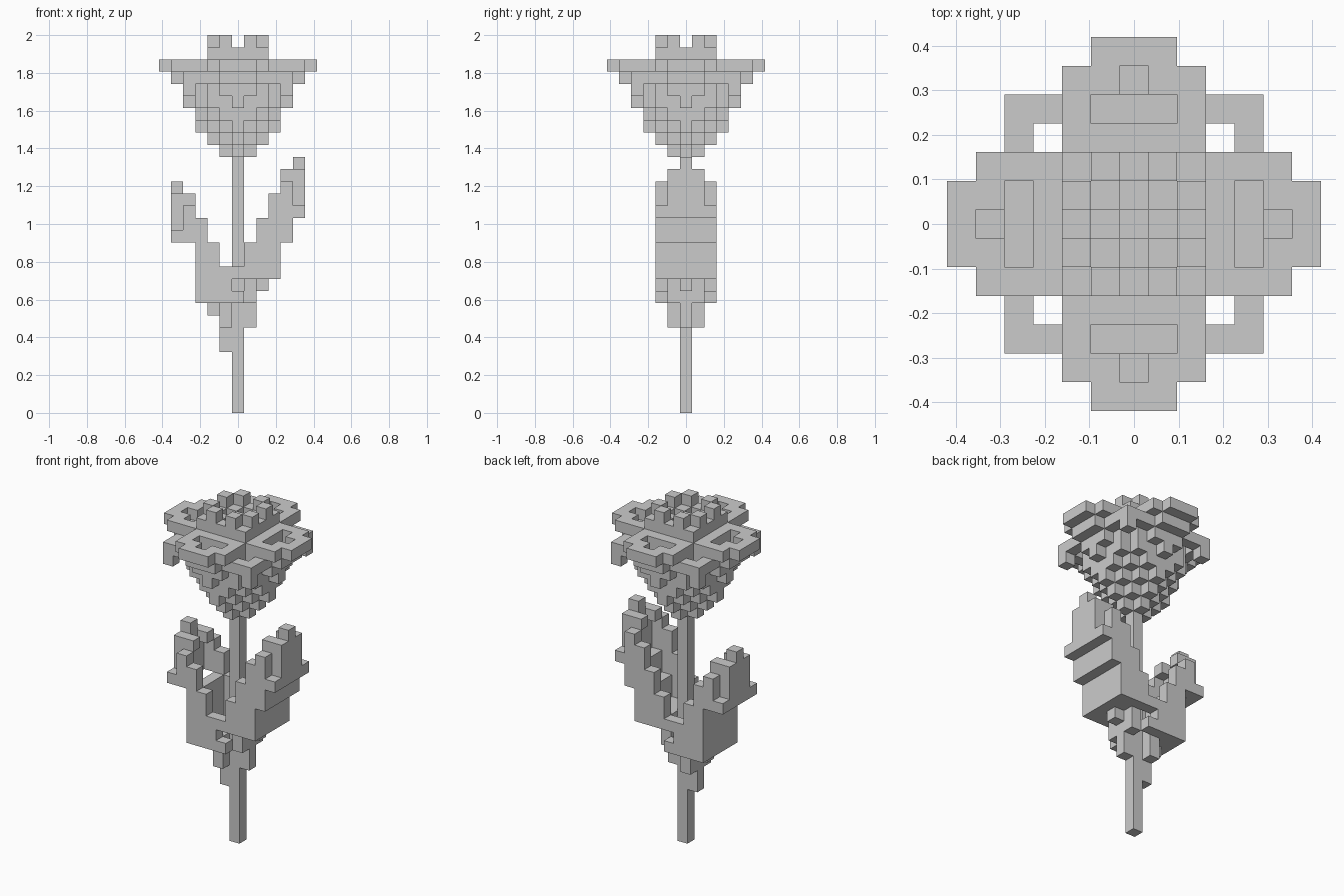
import bpy, bmesh
from math import radians
from mathutils import Vector

if "Cube" in bpy.data.objects:
    bpy.data.objects.remove(bpy.data.objects["Cube"], do_unlink=True)

UNIT = 2 / 31  # edge of one block

grey = bpy.data.materials.new("plain grey")
grey.use_nodes = True
COLOUR = (0.6, 0.6, 0.6, 1)
grey.diffuse_color = COLOUR
grey.node_tree.nodes["Principled BSDF"].inputs["Base Color"].default_value = COLOUR


def block(xs, ys, zs):
    """Cells of a block, from inclusive ranges."""
    span = lambda r: range(r[0], r[1] + 1)
    return {(x, y, z) for x in span(xs) for y in span(ys) for z in span(zs)}


def pair(xs, y, zs):
    """The same row of blocks at +y and -y."""
    return block(xs, (y, y), zs) | block(xs, (-y, -y), zs)


def four_ways(cells):
    """Repeat cells on all four sides."""
    out = set()
    for x, y, z in cells:
        out |= {(x, y, z), (-y, x, z), (-x, -y, z), (y, -x, z)}
    return out


def layer(z, rule, size=6):
    return {c for c in block((-size, size), (-size, size), (z, z))
            if rule(abs(c[0]), abs(c[1]))}


def build(name, cells):
    """Skin the cells with outer faces only and merge the flat ones."""
    bm = bmesh.new()
    verts = {}

    def corner(p):
        key = tuple(round(2 * c) for c in p)
        if key not in verts:
            verts[key] = bm.verts.new(Vector(p) * UNIT)
        return verts[key]

    for cell in sorted(cells):
        mid = Vector(cell) + Vector((0, 0, 0.5))
        for axis in range(3):
            for sign in (-1, 1):
                n = Vector((0, 0, 0))
                n[axis] = sign
                if tuple(int(c) for c in Vector(cell) + n) in cells:
                    continue
                u = Vector((n.y, n.z, n.x))
                v = n.cross(u)
                ring = [mid + (n + a * u + b * v) / 2
                        for a, b in ((-1, -1), (1, -1), (1, 1), (-1, 1))]
                bm.faces.new([corner(p) for p in ring])
    bmesh.ops.dissolve_limit(bm, angle_limit=radians(1), verts=bm.verts,
                             edges=bm.edges, delimit={'NORMAL'})
    mesh = bpy.data.meshes.new(name)
    bm.to_mesh(mesh)
    bm.free()
    mesh.materials.append(grey)
    bpy.context.collection.objects.link(bpy.data.objects.new(name, mesh))


# Stem
build("stem", block((0, 0), (0, 0), (0, 20)))


# Leaves: cupped blades, drawn outward along +x and lifted by base
def leaf(base, side, middle):
    c = block((1, 1), (0, 0), (0, 2)) | block((1, 1), (-1, 1), (2, 3))
    c |= block((2, 2), (0, 0), (3, 3))
    c |= block((1, 3), (-2, 2), (4, 4)) | pair((0, 0), 2, (4, 4))
    c |= block((3, 3), (-2, 2), (5, 6)) | pair((1, 3), 2, (5, 6))
    c |= block((middle, middle), (-2, 2), (7, 8)) | pair((2, middle), 2, (7, 8))
    if middle > 3:
        c |= pair((1, 2), 2, (6, 6))
    c |= block((5, 5), (-2, 2), (9, 9)) | pair((3, 5), 2, (9, 9))
    c |= block((5, 5), (-1, 1), (10, 11)) | pair((3, 4), 2, (10, 10))
    c |= pair((4, 4), 2, (11, 11)) | pair((4, 5), 1, (12, 12))
    c |= block((5, 5), (0, 0), (12, 13))
    return {(side * x, y, z + base) for x, y, z in c}


build("left_leaf", leaf(7, 1, 4))
build("right_leaf", leaf(5, -1, 3))

# Cup of the flower, widening upward in stepped diamonds
cup = set()
for z, reach, limit in ((21, 1, 1), (22, 2, 2), (23, 3, 3), (24, 4, 3),
                        (25, 5, 3), (26, 5, 3)):
    cup |= layer(z, lambda x, y: x + y <= reach and max(x, y) <= limit)
build("flower_cup", cup)

# Four hollow petals with hanging corners between them
petal = block((0, 0), (4, 4), (25, 25)) | block((-1, 1), (4, 4), (26, 26))
petal |= block((-2, 2), (3, 4), (27, 27)) | block((-1, 1), (5, 5), (27, 27))
petal |= block((-2, 2), (3, 5), (28, 28)) | block((-1, 1), (6, 6), (28, 28))
petal -= block((-1, 1), (4, 4), (27, 28)) | block((0, 0), (5, 5), (28, 28))
corner_piece = block((3, 4), (4, 4), (27, 27)) | block((4, 4), (3, 3), (27, 27))
corner_piece |= block((4, 4), (4, 4), (26, 26))
build("petals", four_ways(petal | corner_piece))

# Flower centre with a ring of stamens
heart = block((-2, 2), (-2, 2), (27, 29))
heart -= four_ways({(1, 0, 29)})
heart |= four_ways({(1, 2, 30), (2, 1, 30)})
build("flower_centre", heart)
